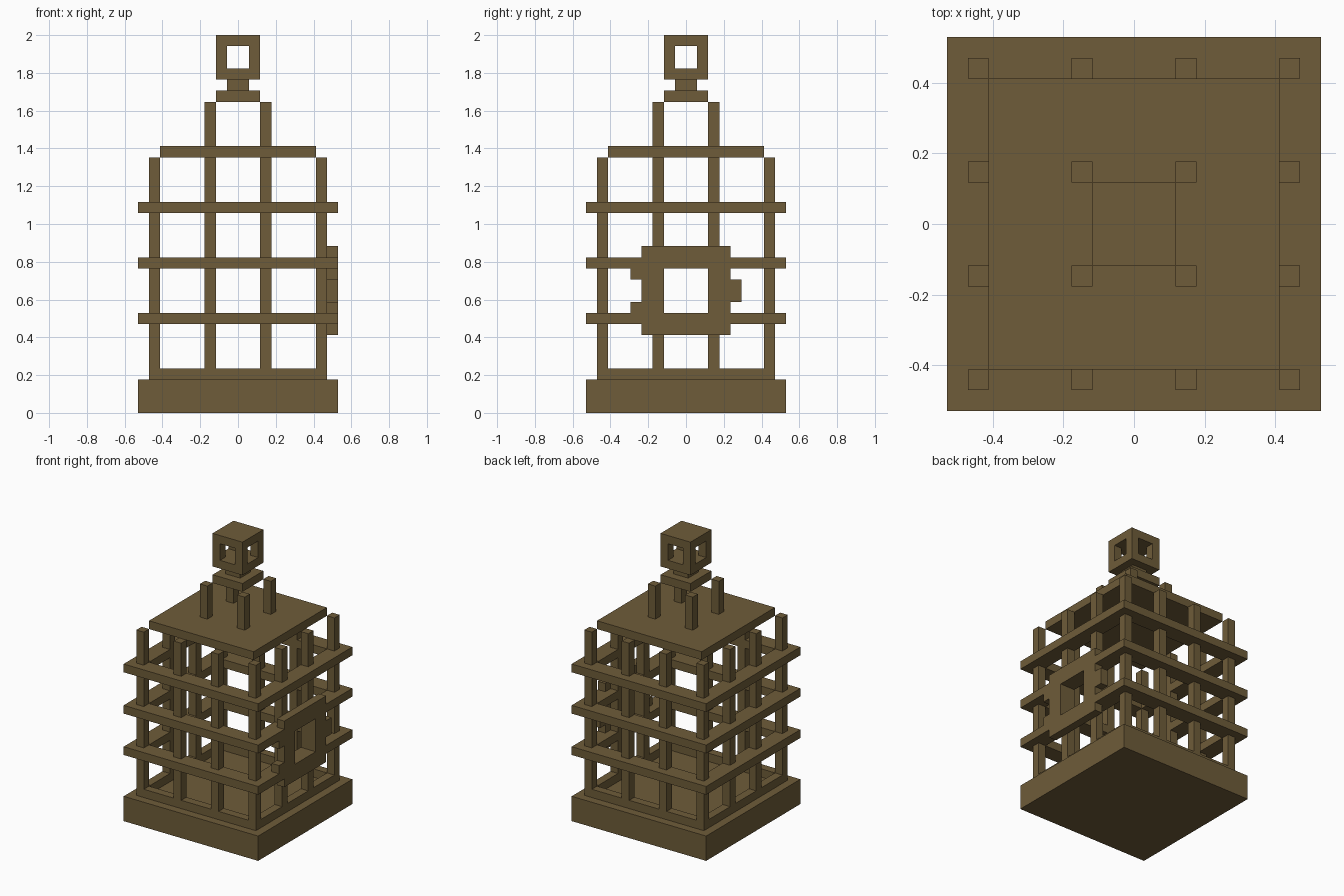
import bpy
import bmesh
from mathutils import Matrix, Vector

U = 2 / 34  # one block of the modelling grid

cube = bpy.data.objects.get("Cube")
if cube:
    bpy.data.objects.remove(cube, do_unlink=True)

bronze = bpy.data.materials.new("aged_bronze")
bronze.use_nodes = True
COLOUR = (0.158, 0.107, 0.041, 1)
bronze.diffuse_color = COLOUR
bronze.node_tree.nodes["Principled BSDF"].inputs["Base Color"].default_value = COLOUR


def finish(name, bm):
    """Scale the mesh from blocks to units and link it as an object."""
    bmesh.ops.recalc_face_normals(bm, faces=bm.faces)
    bmesh.ops.scale(bm, vec=(U, U, U), verts=bm.verts)
    mesh = bpy.data.meshes.new(name)
    bm.to_mesh(mesh)
    bm.free()
    mesh.materials.append(bronze)
    obj = bpy.data.objects.new(name, mesh)
    bpy.context.collection.objects.link(obj)
    return obj


def add_box(bm, low, high):
    low, high = Vector(low), Vector(high)
    place = Matrix.Translation((low + high) / 2) @ Matrix.Diagonal((*(high - low), 1))
    bmesh.ops.create_cube(bm, size=1, matrix=place)


def box(name, low, high):
    bm = bmesh.new()
    add_box(bm, low, high)
    return finish(name, bm)


def slab(name, half, z0, z1):
    return box(name, (-half, -half, z0), (half, half, z1))


def frame(name, outer, inner, z0, z1, matrix=Matrix()):
    """Square frame with a square opening, lying flat before the matrix."""
    bm = bmesh.new()
    corners = ((-1, -1), (1, -1), (1, 1), (-1, 1))
    section = ((outer, z0), (outer, z1), (inner, z1), (inner, z0))
    loops = [[bm.verts.new((x * r, y * r, z)) for r, z in section] for x, y in corners]
    for i in range(4):
        a, b = loops[i], loops[(i + 1) % 4]
        for j in range(4):
            k = (j + 1) % 4
            bm.faces.new((a[j], b[j], b[k], a[k]))
    bm.transform(matrix)
    return finish(name, bm)


# Base and the low rail around the floor
slab("base", 9, 0, 3)
frame("floor_rail", 8, 7, 3, 4)

# Outer bars of the cage
STEPS = (-7.5, -2.5, 2.5, 7.5)
for x in STEPS:
    for y in STEPS:
        if max(abs(x), abs(y)) > 7:
            box("cage_bar", (x - .5, y - .5, 3), (x + .5, y + .5, 23))

# Horizontal hoops
for z in (8, 13, 18):
    frame("cage_hoop", 9, 7, z, z + 1)

# Roof with four short posts
slab("roof_plate", 7, 23, 24)
for x in (-2.5, 2.5):
    for y in (-2.5, 2.5):
        box("roof_post", (x - .5, y - .5, 24), (x + .5, y + .5, 28))

# Cap, neck and hollow hanging cube
slab("cap", 2, 28, 29)
slab("neck", 1, 29, 30)
slab("hanger_bottom", 2, 30, 31)
slab("hanger_top", 2, 33, 34)
bm = bmesh.new()
for x in (-1.5, 1.5):
    for y in (-1.5, 1.5):
        add_box(bm, (x - .5, y - .5, 31), (x + .5, y + .5, 33))
finish("hanger_corners", bm)

# Door frame on the left side, with two hinges and a latch
upright = Matrix.Translation((8, 0, 11)) @ Matrix.Rotation(1.5707963, 4, 'Y')
frame("door_frame", 4, 2, 0, 1, upright)
box("lower_hinge", (8, -5, 9), (9, -4, 10))
box("upper_hinge", (8, -5, 12), (9, -4, 13))
box("door_latch", (8, 4, 10), (9, 5, 12))
